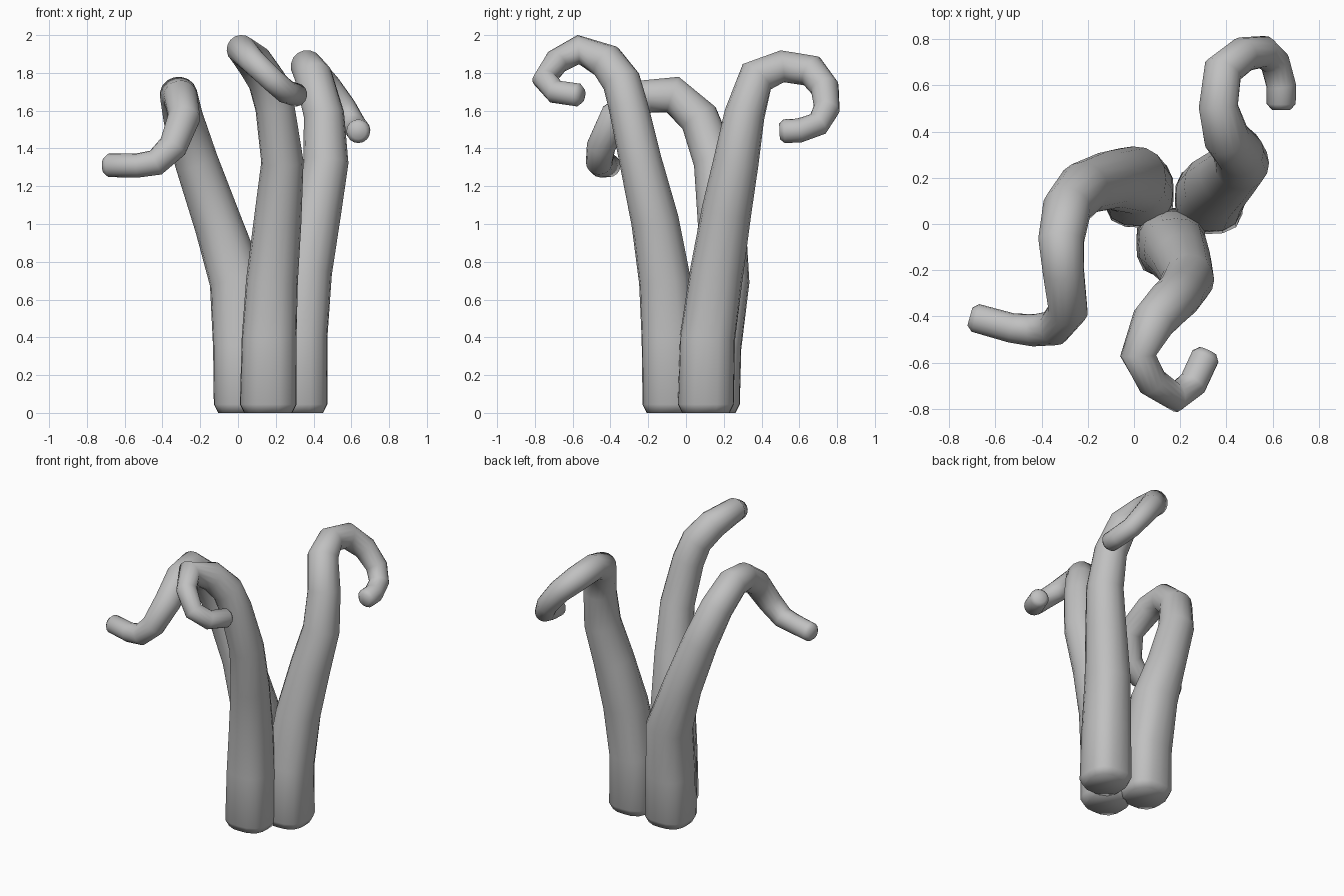
import bpy
import bmesh
import math
from mathutils import Vector

cube = bpy.data.objects.get("Cube")
if cube:
    bpy.data.objects.remove(cube, do_unlink=True)

grey = bpy.data.materials.new("plain grey")
grey.use_nodes = True
colour = (0.53, 0.53, 0.53, 1)
grey.diffuse_color = colour
grey.node_tree.nodes["Principled BSDF"].inputs["Base Color"].default_value = colour

SIDES = 16


def tentacle(name, path):
    """Loft rings along a path of (x, y, z, radius), with rounded ends."""
    pts = [Vector(p[:3]) for p in path]
    radii = [p[3] for p in path]
    # rounded foot and tip: a slightly smaller ring at each end
    foot, tip = pts[0].copy(), pts[-1].copy()
    pts[0] = foot + Vector((0, 0, 0.045))
    pts.insert(0, foot)
    radii.insert(0, radii[0] * 0.85)
    pts.append(tip)
    pts[-2] = tip + (pts[-3] - tip).normalized() * 0.025
    radii.append(radii[-1] * 0.65)

    bm = bmesh.new()
    rings = []
    across = Vector((1, 0, 0))
    for i, p in enumerate(pts):
        before = (p - pts[i - 1]).normalized() if i else Vector((0, 0, 1))
        after = (pts[i + 1] - p).normalized() if i < len(pts) - 1 else before
        along = (before + after).normalized() if i > 1 else Vector((0, 0, 1))
        # carry the ring frame along without twisting
        across = (across - along * across.dot(along)).normalized()
        other = along.cross(across)
        # squarish at the foot, round higher up
        power = 2 + 1.1 * max(0, 1 - p.z)
        ring = []
        for k in range(SIDES):
            a = math.tau * k / SIDES
            c, s = math.cos(a), math.sin(a)
            r = radii[i] * (abs(c) ** power + abs(s) ** power) ** (-1 / power)
            ring.append(bm.verts.new(p + r * (across * c + other * s)))
        rings.append(ring)
    for low, high in zip(rings, rings[1:]):
        for k in range(SIDES):
            n = (k + 1) % SIDES
            bm.faces.new((low[k], low[n], high[n], high[k]))
    bm.faces.new(rings[0][::-1])
    bm.faces.new(rings[-1])
    for face in bm.faces:
        face.smooth = True
    mesh = bpy.data.meshes.new(name)
    bm.to_mesh(mesh)
    bm.free()
    mesh.materials.append(grey)
    bpy.context.collection.objects.link(bpy.data.objects.new(name, mesh))


# front tentacle, curling forward then to the left
tentacle("front_tentacle", [
    (0.16, -0.08, 0, 0.15), (0.165, -0.09, 0.4, 0.145), (0.18, -0.112, 0.7, 0.137),
    (0.21, -0.165, 1.02, 0.126), (0.235, -0.24, 1.33, 0.112), (0.195, -0.305, 1.62, 0.104),
    (0.155, -0.342, 1.755, 0.102), (0.085, -0.42, 1.86, 0.096), (0.018, -0.57, 1.923, 0.078),
    (0.08, -0.685, 1.86, 0.068), (0.18, -0.75, 1.765, 0.064), (0.255, -0.69, 1.7, 0.063),
    (0.32, -0.55, 1.68, 0.062)])

# left tentacle, curling backward then down
tentacle("left_tentacle", [
    (0.325, 0.105, 0, 0.148), (0.327, 0.114, 0.4, 0.146), (0.357, 0.163, 0.75, 0.141),
    (0.415, 0.215, 1.07, 0.132), (0.465, 0.265, 1.33, 0.12), (0.455, 0.31, 1.58, 0.107),
    (0.4, 0.375, 1.78, 0.1), (0.365, 0.51, 1.835, 0.086), (0.385, 0.665, 1.81, 0.085),
    (0.475, 0.735, 1.72, 0.076), (0.56, 0.745, 1.61, 0.07), (0.61, 0.7, 1.53, 0.065),
    (0.637, 0.6, 1.495, 0.064), (0.637, 0.495, 1.49, 0.063)])

# right tentacle, arching forward then out to the right
tentacle("right_tentacle", [
    (0.022, 0.135, 0, 0.15), (0.018, 0.143, 0.35, 0.15), (-0.005, 0.19, 0.7, 0.146),
    (-0.105, 0.19, 1.0, 0.127), (-0.22, 0.155, 1.33, 0.115), (-0.29, 0.07, 1.56, 0.106),
    (-0.315, -0.07, 1.685, 0.1), (-0.305, -0.21, 1.675, 0.09), (-0.285, -0.375, 1.565, 0.086),
    (-0.345, -0.45, 1.41, 0.077), (-0.435, -0.46, 1.325, 0.07), (-0.53, -0.45, 1.31, 0.064),
    (-0.71, -0.4, 1.31, 0.062)])
